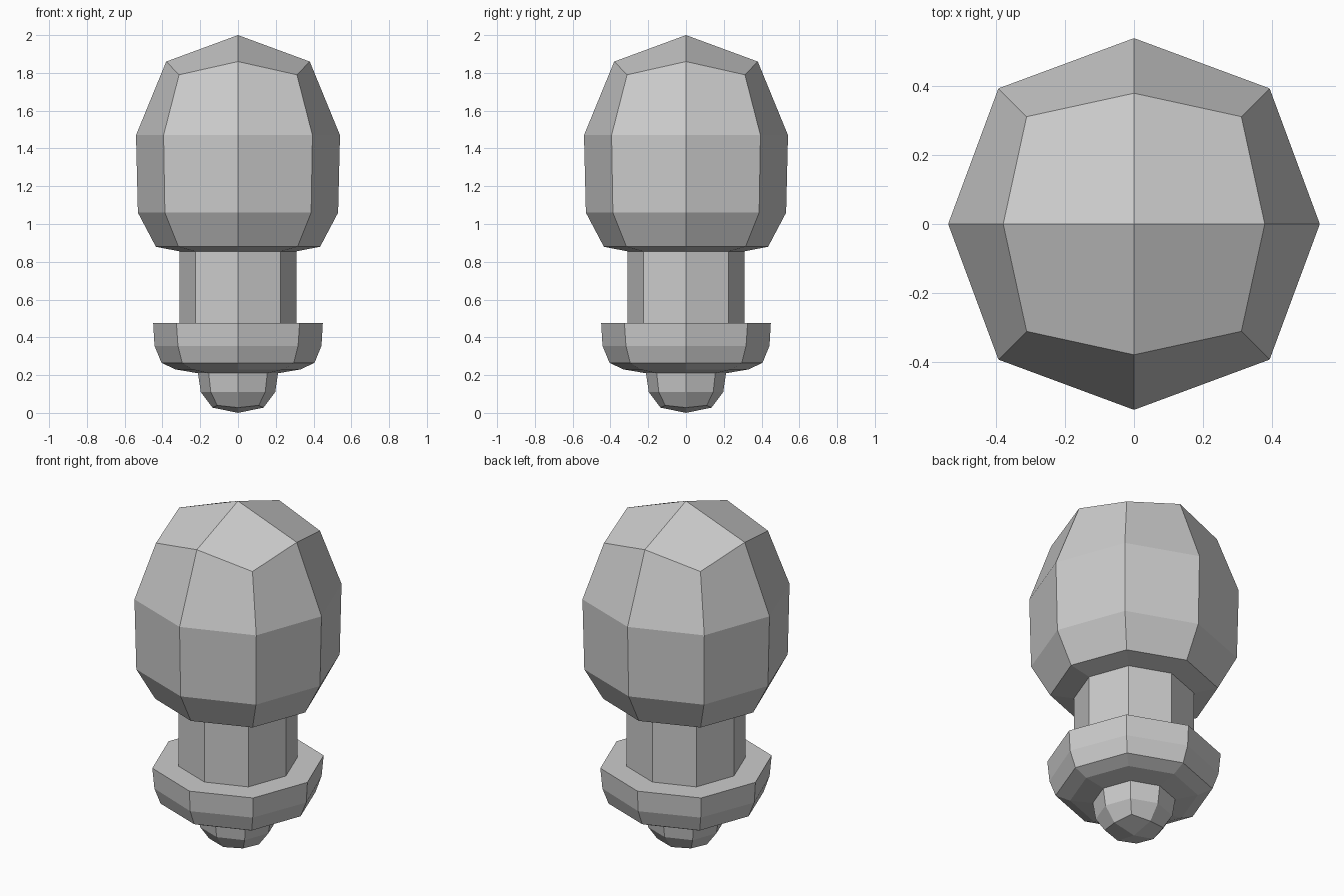
import bpy
import bmesh

if "Cube" in bpy.data.objects:
    bpy.data.objects.remove(bpy.data.objects["Cube"])

# Eight-sided rings, bottom to top: axis radius, axis z, diagonal x/y offset, diagonal z
TIP = [(0.135, 0.028, 0.11, 0.04), (0.197, 0.11, 0.144, 0.11), (0.212, 0.21, 0.155, 0.21)]
FLANGE = [(0.33, 0.23, 0.24, 0.23), (0.405, 0.265, 0.295, 0.265),
          (0.442, 0.355, 0.318, 0.355), (0.449, 0.475, 0.326, 0.475)]
NECK = [(0.31, 0.475, 0.226, 0.475), (0.31, 0.855, 0.226, 0.855)]
HEAD = [(0.435, 0.88, 0.315, 0.88), (0.53, 1.06, 0.387, 1.06),
        (0.54, 1.47, 0.394, 1.47), (0.38, 1.86, 0.312, 1.79)]


def add_ring(bm, axis_r, axis_z, diag, diag_z):
    verts = []
    for cx, cy in ((1, 0), (1, 1), (0, 1), (-1, 1), (-1, 0), (-1, -1), (0, -1), (1, -1)):
        diagonal = cx != 0 and cy != 0
        r, z = (diag, diag_z) if diagonal else (axis_r, axis_z)
        verts.append(bm.verts.new((cx * r, cy * r, z)))
    return verts


def add_cap(bm, ring, z):
    # Four quads meeting at a central point
    tip = bm.verts.new((0, 0, z))
    for i in range(0, 8, 2):
        bm.faces.new((tip, ring[i], ring[i + 1], ring[(i + 2) % 8]))


# Continuous turned body: tip, flange, neck and rounded head
bm = bmesh.new()
rings = [add_ring(bm, *row) for row in TIP + FLANGE + NECK + HEAD]
for low, high in zip(rings, rings[1:]):
    for i in range(8):
        j = (i + 1) % 8
        bm.faces.new((low[i], low[j], high[j], high[i]))
add_cap(bm, rings[0], 0.0)
add_cap(bm, rings[-1], 2.0)
bmesh.ops.recalc_face_normals(bm, faces=bm.faces)

mesh = bpy.data.meshes.new("knob_body")
bm.to_mesh(mesh)
bm.free()
bpy.context.collection.objects.link(bpy.data.objects.new("knob_body", mesh))
